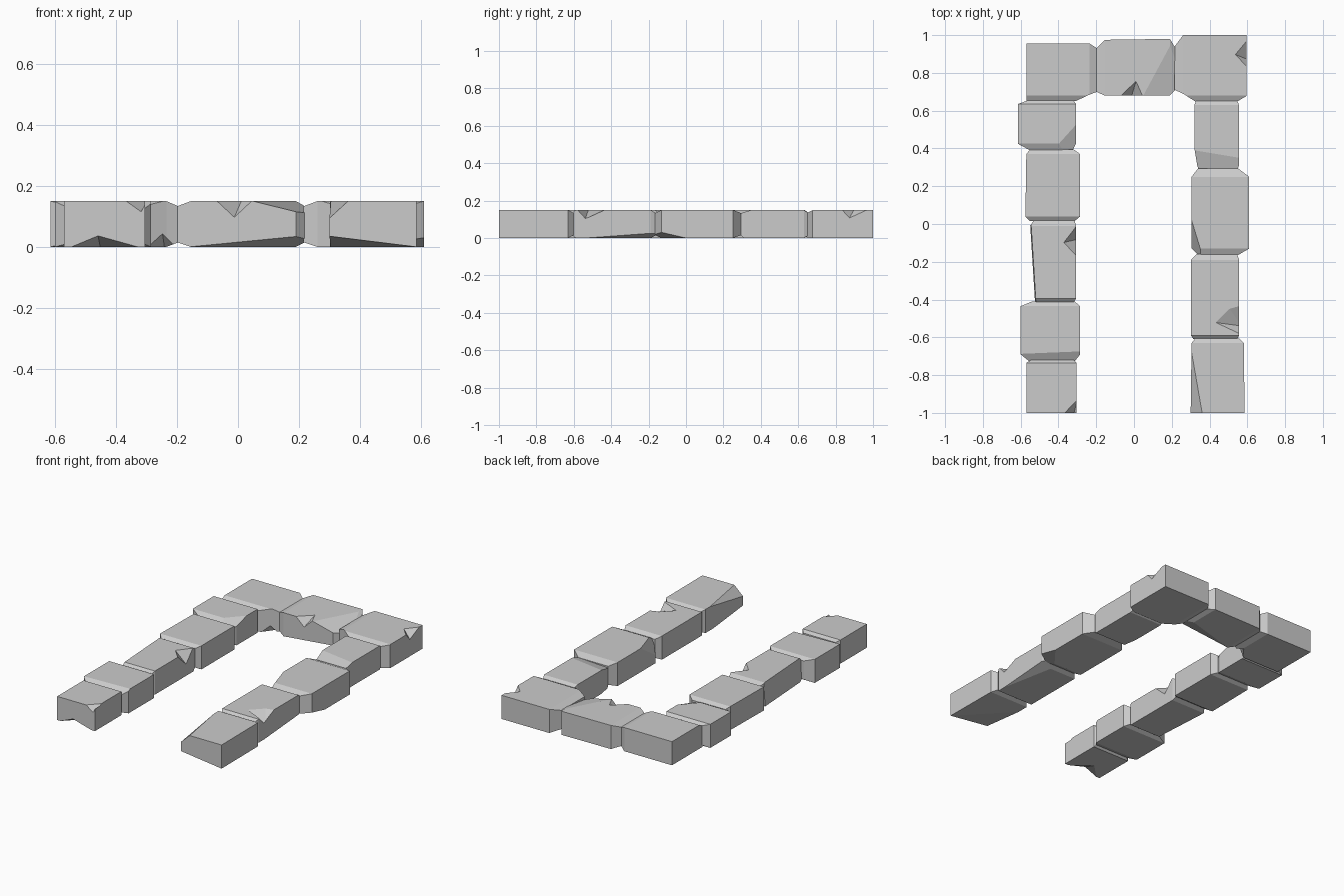
import bpy, bmesh
from mathutils import Vector

if "Cube" in bpy.data.objects:
    bpy.data.objects.remove(bpy.data.objects["Cube"])

H = 0.15


def add_object(name, bm):
    bmesh.ops.recalc_face_normals(bm, faces=bm.faces)
    mesh = bpy.data.meshes.new(name)
    bm.to_mesh(mesh)
    bm.free()
    ob = bpy.data.objects.new(name, mesh)
    bpy.context.collection.objects.link(ob)
    return ob


def notch(ob, points):
    """Knock a sharp chip out of a stone with a hull-shaped cutter."""
    bm = bmesh.new()
    for p in points:
        bm.verts.new(p)
    bmesh.ops.convex_hull(bm, input=bm.verts)
    cutter = add_object("chip_cutter", bm)
    cutter.hide_render = True
    mod = ob.modifiers.new("chip", 'BOOLEAN')
    mod.operation, mod.solver, mod.object = 'DIFFERENCE', 'EXACT', cutter
    bpy.context.view_layer.objects.active = ob
    bpy.ops.object.modifier_apply(modifier=mod.name)
    bpy.data.objects.remove(cutter)


def stone(name, axis, sections, necks=(True, True), cuts=(), chips=()):
    """Loft rectangles (position, low side, high side) along an axis, then chip edges."""
    bm = bmesh.new()
    rings = []
    last = len(sections) - 1
    for i, (t, lo, hi) in enumerate(sections):
        neck = (i == 0 and necks[0]) or (i == last and necks[1])
        z0, z1 = (0.015, 0.133) if neck else (0, H)
        ring = []
        for s, z in ((lo, z0), (hi, z0), (hi, z1), (lo, z1)):
            ring.append(bm.verts.new((t, s, z) if axis == 'X' else (s, t, z)))
        rings.append(ring)
    for a, b in zip(rings, rings[1:]):
        for k in range(4):
            bm.faces.new((a[k], a[k - 1], b[k - 1], b[k]))
    bm.faces.new(rings[0])
    bm.faces.new(rings[-1])
    centre = sum((v.co for v in bm.verts), Vector()) / len(bm.verts)
    for p, q, r in cuts:
        p, q, r = Vector(p), Vector(q), Vector(r)
        n = (q - p).cross(r - p).normalized()
        if n.dot(centre - p) > 0:
            n = -n
        bmesh.ops.bisect_plane(bm, geom=bm.verts[:] + bm.edges[:] + bm.faces[:],
                               plane_co=p, plane_no=n, clear_outer=True)
        bmesh.ops.holes_fill(bm, edges=[e for e in bm.edges if e.is_boundary])
    ob = add_object(name, bm)
    for points in chips:
        notch(ob, points)


# Left leg, front to back
stone("left_stone_1", 'Y', [(-1, -.57, -.305), (-.735, -.57, -.305), (-.72, -.545, -.32)],
      (False, True),
      chips=[[(-.39, -1.01, .16), (-.295, -1.01, .16), (-.295, -.91, .16), (-.32, -1.01, .11)],
             [(-.58, -1.01, -.01), (-.28, -1.01, -.01), (-.46, -1.01, .04), (-.45, -.88, -.01)]])
stone("left_stone_2", 'Y', [(-.735, -.545, -.32), (-.69, -.60, -.285),
                            (-.435, -.60, -.285), (-.41, -.54, -.315)],
      cuts=[[(-.60, -.70, .143), (-.28, -.71, .13), (-.3, -.675, .15)]])
stone("left_stone_3", 'Y', [(-.415, -.53, -.32), (-.395, -.54, -.307),
                            (-.01, -.55, -.307), (.02, -.53, -.315)],
      cuts=[[(-.545, 0, .15), (-.52, -.4, .15), (-.55, 0, 0)]],
      chips=[[(-.38, -.10, .16), (-.295, .01, .16), (-.295, -.19, .16), (-.295, -.08, .06)]])
stone("left_stone_4", 'Y', [(.015, -.55, -.315), (.04, -.575, -.285),
                            (.37, -.57, -.285), (.395, -.55, -.32)])
stone("left_stone_5", 'Y', [(.39, -.55, -.325), (.425, -.615, -.307),
                            (.635, -.615, -.307), (.655, -.56, -.32)],
      cuts=[[(-.42, .40, .15), (-.33, .50, .15), (-.31, .42, .12)]])

# Back row with the two corners
stone("left_corner_stone", 'X', [(-.57, .65, .955), (-.31, .65, .955),
                                 (-.235, .685, .955), (-.195, .70, .93)],
      (False, True),
      cuts=[[(-.57, .68, .15), (-.3, .68, .15), (-.4, .65, .133)]],
      chips=[[(-.33, .62, -.01), (-.18, .69, -.01), (-.24, .74, -.01), (-.25, .66, .06)]])
stone("back_middle_stone", 'X', [(-.2, .70, .93), (-.155, .68, .975),
                                 (.19, .68, .98), (.22, .71, .93)],
      cuts=[[(-.16, .68, 0), (.2, .68, .035), (.19, .78, 0)],
            [(.13, .83, .15), (.2, .96, .15), (.215, .8, .125)]],
      chips=[[(-.09, .67, .16), (.06, .67, .16), (.015, .77, .16), (-.015, .67, .09)]])
stone("right_corner_stone", 'X', [(.215, .71, .94), (.26, .69, 1), (.33, .645, 1), (.595, .645, 1)],
      (True, False),
      cuts=[[(.3, .68, .15), (.6, .68, .15), (.4, .645, .133)],
            [(.54, .645, 0), (.6, .68, 0), (.6, .68, .15)]],
      chips=[[(.53, .90, .155), (.605, .99, .155), (.605, .82, .155), (.605, .87, .10)]])

# Right leg, back to front
stone("right_stone_1", 'Y', [(.295, .34, .55), (.31, .335, .556), (.40, .32, .556),
                             (.63, .32, .556), (.655, .33, .545)],
      cuts=[[(.32, .34, .135), (.56, .30, .135), (.5, .36, .15)]])
stone("right_stone_2", 'Y', [(-.165, .34, .55), (-.13, .305, .61),
                             (.25, .305, .61), (.295, .34, .55)],
      cuts=[[(.31, -.15, .05), (.36, -.16, .15), (.305, .02, .15)],
            [(.61, .0, 0), (.61, -.13, .03), (.5, -.14, 0)]])
stone("right_stone_3", 'Y', [(-.61, .315, .545), (-.59, .302, .557),
                             (-.19, .302, .557), (-.16, .33, .545)],
      cuts=[[(.56, -.55, 0), (.56, -.25, .022), (.5, -.25, 0)]],
      chips=[[(.42, -.52, .155), (.5, -.44, .155), (.57, -.42, .155),
              (.57, -.59, .155), (.57, -.54, .10)]])
stone("right_stone_4", 'Y', [(-1, .30, .585), (-.63, .305, .582), (-.60, .33, .55)],
      (False, True),
      cuts=[[(.30, -1, .035), (.585, -1, 0), (.30, -.7, 0)],
            [(.30, -.65, .15), (.34, -.88, .15), (.30, -.9, .11)]])
